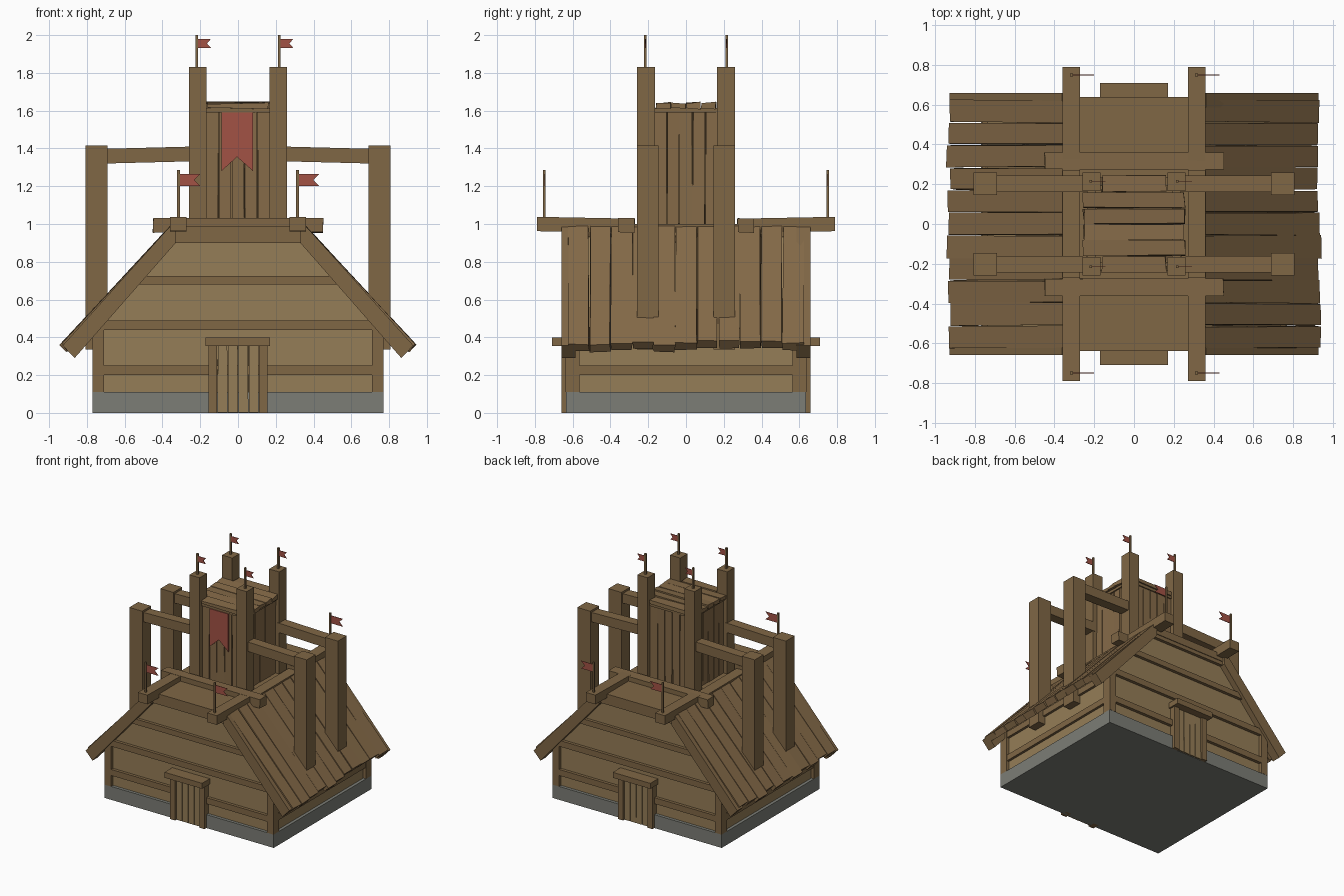
import bpy, bmesh, random
from mathutils import Vector

if "Cube" in bpy.data.objects:
    bpy.data.objects.remove(bpy.data.objects["Cube"])

random.seed(4)


def material(name, rgb):
    m = bpy.data.materials.new(name)
    m.diffuse_color = (*rgb, 1)
    m.use_nodes = True
    m.node_tree.nodes["Principled BSDF"].inputs["Base Color"].default_value = m.diffuse_color
    return m


WOOD = material("wood", (0.215, 0.135, 0.06))
PLANK = material("plank", (0.235, 0.145, 0.065))
PANEL = material("panel", (0.30, 0.205, 0.095))
STONE = material("stone", (0.20, 0.205, 0.18))
RED = material("cloth", (0.36, 0.085, 0.06))


def prism(name, profile, y0, y1, mat, jit=(0, 0, 0)):
    """Extrude an (x, z) outline along y, optionally wobbling its corners."""
    bm = bmesh.new()
    a = [bm.verts.new((x, y0, z)) for x, z in profile]
    b = [bm.verts.new((x, y1, z)) for x, z in profile]
    bm.faces.new(a)
    bm.faces.new(b[::-1])
    n = len(a)
    for i in range(n):
        j = (i + 1) % n
        bm.faces.new((a[j], a[i], b[i], b[j]))
    for v in bm.verts:
        v.co += Vector([random.uniform(-k, k) for k in jit])
    bmesh.ops.recalc_face_normals(bm, faces=bm.faces)
    me = bpy.data.meshes.new(name)
    bm.to_mesh(me)
    bm.free()
    me.materials.append(mat)
    ob = bpy.data.objects.new(name, me)
    bpy.context.collection.objects.link(ob)
    return ob


def box(name, x, y, z, mat=WOOD, jit=(0, 0, 0)):
    (x0, x1), (y0, y1), (z0, z1) = sorted(x), sorted(y), sorted(z)
    return prism(name, [(x0, z0), (x1, z0), (x1, z1), (x0, z1)], y0, y1, mat, jit)


def flag(name, x, y, z0, z1, length, height):
    """Thin pole with a swallow-tailed pennant."""
    box(name + "_pole", (x - .007, x + .007), (y - .007, y + .007), (z0, z1), WOOD)
    t = z1 - 0.02
    b = t - height
    prism(name + "_cloth", [(x, b), (x + length, b), (x + length * .72, (b + t) / 2),
                            (x + length, t), (x, t)], y - .002, y + .002, RED)


# Stone footing and main wall body
box("stone_base", (-.77, .77), (-.635, .635), (0, .11), STONE)
prism("wall_body", [(-.745, .11), (.745, .11), (.745, .44), (.34, .93), (-.34, .93), (-.745, .44)],
      -.61, .61, PANEL)


def half_width(z):
    """Inner edge of the sloping gable beams at height z."""
    return .70 - (z - .49) / 1.14


for sy, end in ((-1, "front"), (1, "back")):
    ys = (sy * .60, sy * .635)
    # Horizontal timbers, trimmed to the gable slope
    box(end + "_lower_rail", (-.72, .72), ys, (.20, .25))
    for z0, z1 in ((.44, .49), (.68, .725), (.90, .99)):
        w0, w1 = half_width(z0) + .03, half_width(z1) + .03
        prism(end + "_gable_rail", [(-w0, z0), (w0, z0), (w1, z1), (-w1, z1)], *ys, WOOD)
    # Doorway
    for sx in (-1, 1):
        box(end + "_door_post", (sx * .11, sx * .157), (sy * .60, sy * .66), (0, .36))
    box(end + "_door_lintel", (-.172, .17), (sy * .60, sy * .71), (.355, .40))
    for i in range(4):
        x = -.11 + i * .055
        box(end + "_door_plank", (x + .002, x + .053), (sy * .60, sy * .647), (.003, .357), PANEL,
            (.002, .001, 0))

for sx, side in ((-1, "left"), (1, "right")):
    box(side + "_lower_rail", (sx * .72, sx * .765), (-.6, .6), (.20, .25))
    box(side + "_wall_plate", (sx * .70, sx * .765), (-.6, .6), (.40, .45))
    for sy in (-1, 1):
        box(side + "_corner_post", (sx * .71, sx * .77), (sy * .565, sy * .637), (.11, .45))
        # Sloping beam along the gable edge
        prism(side + "_gable_beam",
              [(sx * .928, .357), (sx * .865, .29), (sx * .33, .90), (sx * .33, .99), (sx * .362, .985)],
              sy * .585, sy * .658, WOOD)
    # Roof planks running down the slope
    for i in range(11):
        w = 1.25 / 11
        y = -.625 + i * w
        d = random.uniform(-.014, .010)
        prism(side + "_roof_plank",
              [(sx * (.935 + d), .368 - d * 1.08), (sx * (.90 + d), .330 - d * 1.08),
               (sx * .325, .95), (sx * .355, .992)],
              y + .002, y + w - .002, PLANK, (.003, .005, .003))

# Flat ridge deck with its crossing beams
box("ridge_deck", (-.355, .355), (-.64, .64), (.93, .99), WOOD)
for sx in (-1, 1):
    x = (sx * .272, sx * .36)
    box("ridge_beam_middle", x, (-.28, .28), (.94, 1.0))
    for sy in (-1, 1):
        beam = box("ridge_beam_end", x, (sy * .27, sy * .79), (.952, 1.028))
        for v in beam.data.vertices:
            if abs(v.co.y) > .5:
                v.co.z += .01
        flag("ridge_flag", sx * .315, sy * .75, 1.03, 1.285, .115, .063)
for sy in (-1, 1):
    box("cross_beam", (-.45, .45), (sy * .275, sy * .36), (.955, 1.03), WOOD, (.003, .002, .003))

# Outrigger posts tied to the tower
for sx in (-1, 1):
    for sy in (-1, 1):
        box("outer_post", (sx * .69, sx * .808), (sy * .145, sy * .26), (.335, 1.415))
        tie = box("tie_beam", (sx * .24, sx * .71), (sy * .162, sy * .243), (1.332, 1.41))
        for v in tie.data.vertices:
            if abs(v.co.x) > .5:
                v.co.z -= .012
        box("tower_post", (sx * .168, sx * .26), (sy * .165, sy * .26), (.95, 1.83))
        flag("tower_flag", sx * .218, sy * .215, 1.83, 2.0, .075, .048)

# Tower walls: upright planks on four sides
box("tower_core", (-.205, .205), (-.205, .205), (.95, 1.60), WOOD)
for s in (-1, 1):
    for i in range(5):
        w = .34 / 5
        a = -.17 + i * w
        span = (a + .002, a + w - .002)
        box("tower_end_plank", span, (s * .20, s * .226), (.97, 1.595), PLANK, (.003, .003, .002))
        box("tower_side_plank", (s * .20, s * .226), span, (.97, 1.595), PLANK, (.003, .003, .002))
    box("tower_top_rail", (-.17, .17), (s * .19, s * .236), (1.59, 1.615))
    box("tower_side_top_rail", (s * .19, s * .236), (-.17, .17), (1.59, 1.615))
    # Short roof planks between the posts
    box("tower_roof_short_plank", (-.16, .16), (s * .165, s * .245), (1.612, 1.64), PLANK,
        (.004, .004, .006))
for i in range(4):
    w = .32 / 4
    y = -.16 + i * w
    box("tower_roof_plank", (-.255, .255), (y + .002, y + w - .002), (1.612, 1.642), PLANK,
        (.006, .003, .006))

# Banner on the front of the tower
prism("banner", [(-.088, 1.59), (-.088, 1.28), (-.005, 1.355), (.08, 1.28), (.08, 1.59)],
      -.242, -.233, RED)
